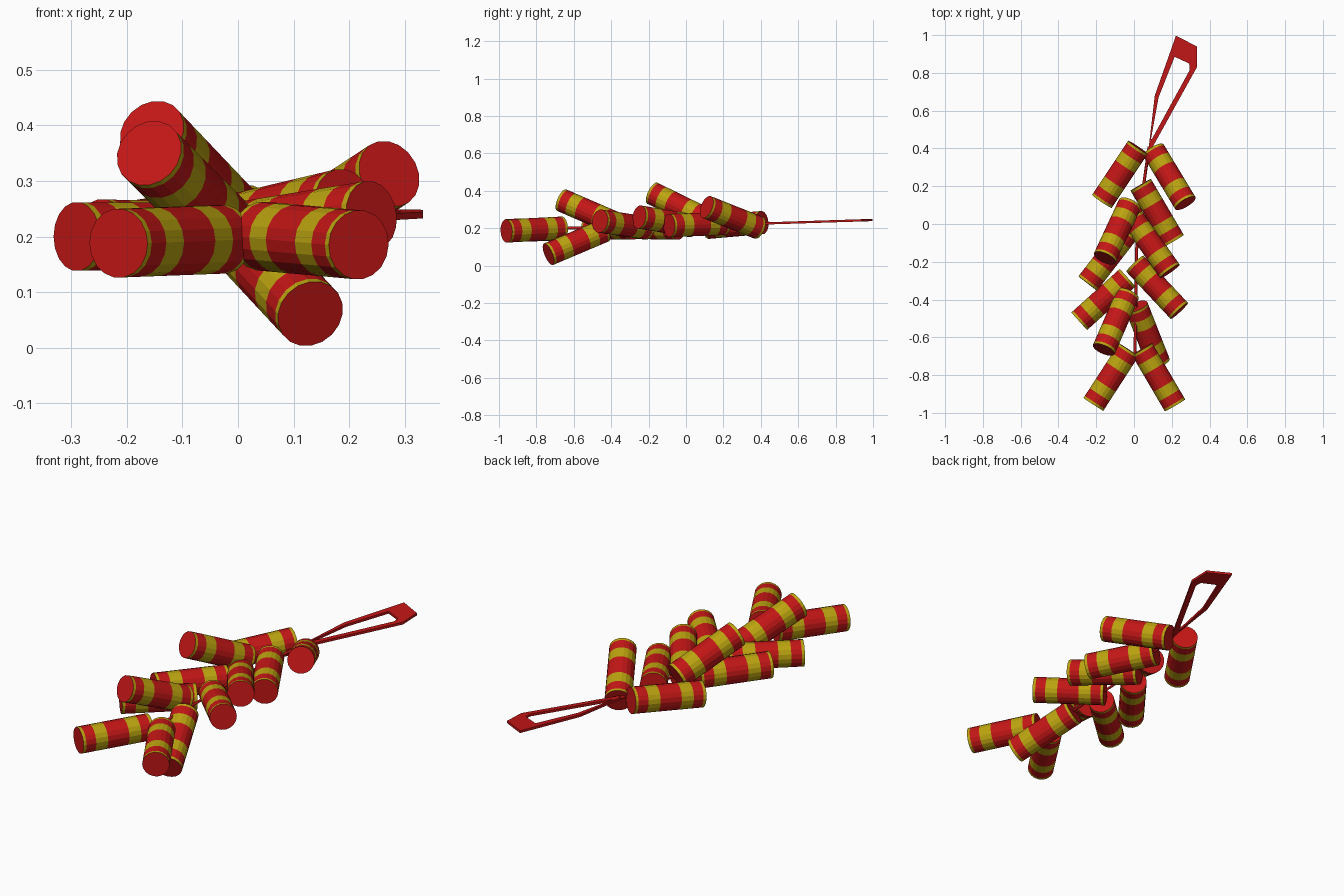
import bpy, bmesh, math
from mathutils import Vector

if "Cube" in bpy.data.objects:
    bpy.data.objects.remove(bpy.data.objects["Cube"])


def material(name, color):
    m = bpy.data.materials.new(name)
    m.diffuse_color = color
    m.use_nodes = True
    m.node_tree.nodes["Principled BSDF"].inputs["Base Color"].default_value = m.diffuse_color
    return m


RED = material("red_paper", (0.55, 0.008, 0.008, 1))
GOLD = material("gold_band", (0.5, 0.37, 0.005, 1))


def finish(name, bm, mats):
    bmesh.ops.recalc_face_normals(bm, faces=bm.faces)
    me = bpy.data.meshes.new(name)
    bm.to_mesh(me)
    bm.free()
    for m in mats:
        me.materials.append(m)
    ob = bpy.data.objects.new(name, me)
    bpy.context.collection.objects.link(ob)
    return ob


# Banded tube running from the inner end to the outer end
RADIUS, LENGTH, SIDES = 0.0625, 0.345, 18
STOPS = [0, 0.04, 0.18, 0.35, 0.65, 0.82, 0.96, 1]   # gold and red alternate


def cracker(name, inner, outer):
    inner, outer = Vector(inner), Vector(outer)
    axis = (inner - outer).normalized()
    side = axis.cross(Vector((0, 0, 1))).normalized()
    up = side.cross(axis)
    bm = bmesh.new()
    rings = []
    for t in STOPS:
        c = outer + axis * LENGTH * t
        rings.append([bm.verts.new(c + RADIUS * (side * math.cos(a) + up * math.sin(a)))
                      for a in (2 * math.pi * i / SIDES for i in range(SIDES))])
    for k in range(len(rings) - 1):
        for i in range(SIDES):
            j = (i + 1) % SIDES
            f = bm.faces.new((rings[k][i], rings[k][j], rings[k + 1][j], rings[k + 1][i]))
            f.material_index = 1 if k % 2 == 0 else 0
    bm.faces.new(rings[0])
    bm.faces.new(rings[-1])
    finish(name, bm, (RED, GOLD))


# Inner end, outer end of each firecracker
LEFT = [
    ((0.02, 0.405, 0.23), (-0.17, 0.12, 0.205)),
    ((-0.02, 0.11, 0.245), (-0.155, -0.18, 0.387)),
    ((-0.04, -0.05, 0.20), (-0.245, -0.315, 0.205)),
    ((-0.04, -0.29, 0.20), (-0.29, -0.515, 0.20)),
    ((-0.03, -0.365, 0.22), (-0.16, -0.665, 0.35)),
    ((-0.03, -0.67, 0.195), (-0.215, -0.955, 0.188)),
]
RIGHT = [
    ((0.10, 0.395, 0.20), (0.272, 0.11, 0.313)),
    ((0.04, 0.20, 0.225), (0.21, -0.09, 0.215)),
    ((0.0, 0.02, 0.215), (0.19, -0.25, 0.26)),
    ((0.005, -0.21, 0.20), (0.24, -0.46, 0.238)),
    ((0.01, -0.43, 0.19), (0.13, -0.735, 0.061)),
    ((0.05, -0.675, 0.20), (0.217, -0.96, 0.185)),
]
for label, rows in (("left", LEFT), ("right", RIGHT)):
    for n, (a, b) in enumerate(rows):
        cracker(f"firecracker_{label}_{n + 1}", a, b)

# Central cord
cu = bpy.data.curves.new("cord", "CURVE")
cu.dimensions = "3D"
cu.bevel_depth, cu.bevel_resolution, cu.use_fill_caps = 0.008, 0, True
path = [(0.005, -0.7, 0.2), (0.015, -0.1, 0.205), (0.05, 0.2, 0.22), (0.08, 0.41, 0.226)]
sp = cu.splines.new("POLY")
sp.points.add(len(path) - 1)
for p, co in zip(sp.points, path):
    p.co = (*co, 1)
cu.materials.append(RED)
bpy.context.collection.objects.link(bpy.data.objects.new("cord", cu))

# Flat hanging loop
OUT = [(0.075, 0.38), (0.11, 0.68), (0.222, 0.997), (0.333, 0.94), (0.333, 0.83), (0.1, 0.41)]
INN = [(0.09, 0.45), (0.13, 0.67), (0.215, 0.885), (0.292, 0.85), (0.295, 0.815), (0.095, 0.45)]
bm = bmesh.new()
layers = []
for pts in (OUT, INN):
    for dz in (-0.006, 0.006):
        layers.append([bm.verts.new((x, y, 0.212 + 0.032 * y + dz)) for x, y in pts])
ob_, ot, ib, it = layers
for i in range(len(OUT)):
    j = (i + 1) % len(OUT)
    for p, q in ((ob_, ot), (ot, it), (it, ib), (ib, ob_)):
        bm.faces.new((p[i], p[j], q[j], q[i]))
finish("hanging_loop", bm, (RED,))
